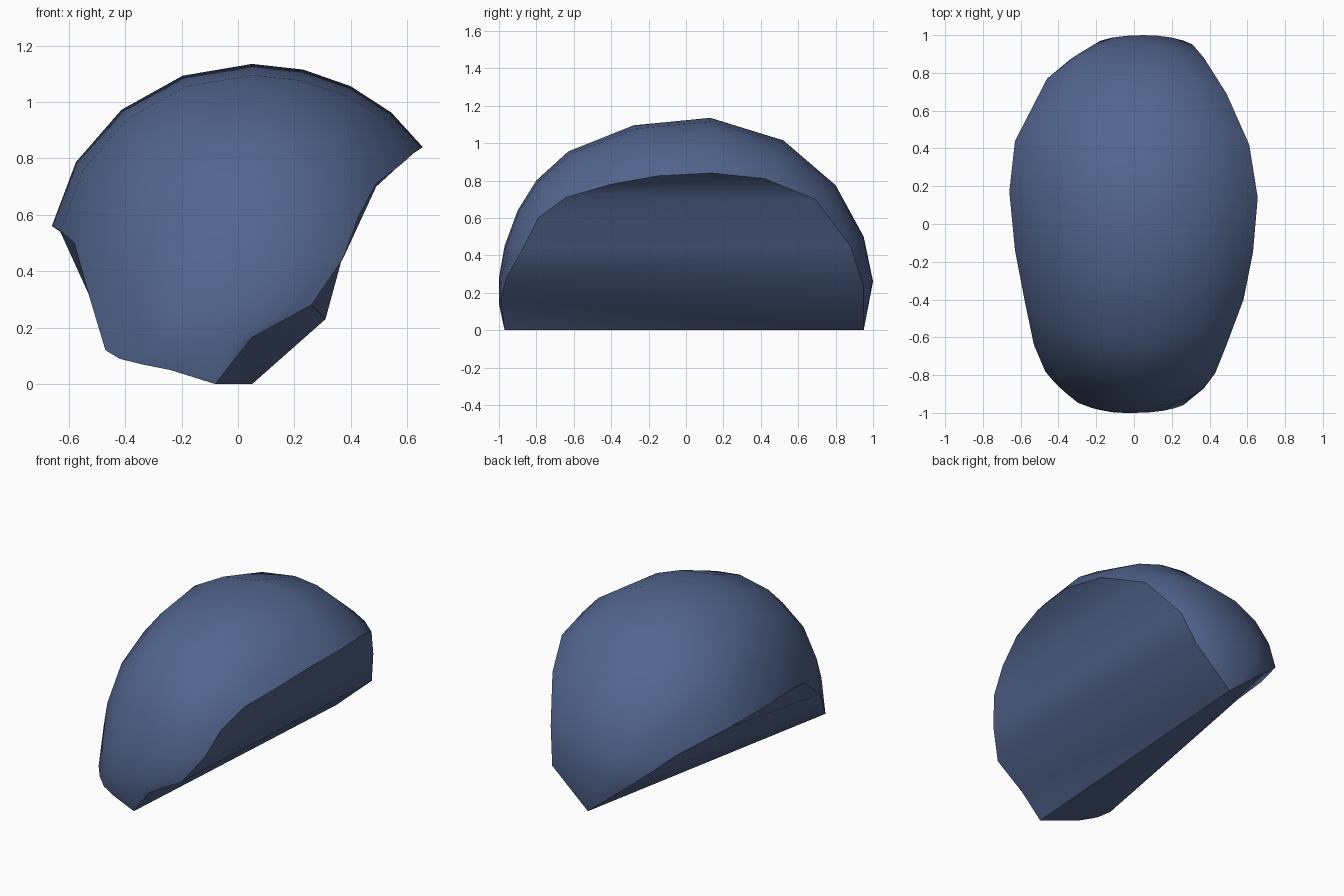
import bpy, bmesh, math

if "Cube" in bpy.data.objects:
    bpy.data.objects.remove(bpy.data.objects["Cube"])

# Stations from front to back: crown point, left rim point, right rim point
CROWN = [(-.05, -1, .14), (0, -1, .28), (.04, -.97, .45), (.05, -.9, .64), (.05, -.8, .8),
         (.05, -.63, .955), (.05, -.28, 1.095), (.05, .13, 1.135), (.05, .52, 1.015),
         (.05, .8, .775), (.05, .95, .5), (.05, 1, .26)]
LEFT = [(-.24, -.95, .05), (-.34, -.91, .07), (-.42, -.84, .09), (-.47, -.78, .12),
        (-.53, -.64, .32), (-.58, -.4, .5), (-.63, -.14, .545), (-.66, .17, .56),
        (-.63, .44, .54), (-.46, .77, .43), (-.34, .87, .32), (-.21, .95, .21)]
RIGHT = [(.05, -.99, .165), (.26, -.96, .28), (.37, -.87, .44), (.43, -.79, .6),
         (.49, -.64, .71), (.58, -.4, .78), (.63, -.15, .825), (.655, .14, .84),
         (.61, .42, .81), (.49, .69, .7), (.37, .88, .45), (.31, .95, .23)]
FRONT_TIP, BACK_TIP = (-.08, -.97, 0), (.05, .95, 0)
N = 4  # segments on each side of the crown


def arc(mid, end, span):
    """Partial elliptical arc from crown to rim, excluding the crown."""
    pts = []
    for k in range(1, N + 1):
        t = span * k / N
        s = math.sin(t) / math.sin(span)
        w = (math.cos(t) - math.cos(span)) / (1 - math.cos(span))
        pts.append((mid[0] + (end[0] - mid[0]) * s,
                    end[1] + (mid[1] - end[1]) * w,
                    end[2] + (mid[2] - end[2]) * w))
    return pts


bm = bmesh.new()
tip_f, tip_b = bm.verts.new(FRONT_TIP), bm.verts.new(BACK_TIP)
rows = []
for m, l, r in zip(CROWN, LEFT, RIGHT):
    pts = arc(m, l, math.radians(80))[::-1] + [m] + arc(m, r, math.radians(60))
    rows.append([bm.verts.new(p) for p in pts])

# Domed outer surface
for a, b in zip(rows, rows[1:]):
    for k in range(2 * N):
        bm.faces.new((a[k], a[k + 1], b[k + 1], b[k]))
for k in range(2 * N):
    bm.faces.new((tip_f, rows[0][k + 1], rows[0][k]))
    bm.faces.new((tip_b, rows[-1][k], rows[-1][k + 1]))

# Cut sides, ruled from front rim to back rim
left = [tip_f] + [r[0] for r in rows] + [tip_b]
right = [tip_f] + [r[-1] for r in rows] + [tip_b]
for f in [(7, 8, 9), (6, 7, 9), (5, 6, 9, 10), (4, 5, 10), (3, 4, 10, 11),
          (2, 3, 11, 12), (1, 2, 12, 13), (0, 1, 13)]:
    bm.faces.new([right[i] for i in f])
for f in [(7, 8, 9), (6, 7, 9), (5, 6, 9, 10), (5, 10, 11), (4, 5, 11, 12),
          (4, 12, 13), (3, 4, 13), (2, 3, 13), (1, 2, 13), (0, 1, 13)]:
    bm.faces.new([left[i] for i in f])
bmesh.ops.recalc_face_normals(bm, faces=bm.faces[:])

mesh = bpy.data.meshes.new("domed_wedge")
bm.to_mesh(mesh)
bm.free()
mat = bpy.data.materials.new("slate_blue")
mat.diffuse_color = (.085, .13, .27, 1)
mat.use_nodes = True
mat.node_tree.nodes["Principled BSDF"].inputs["Base Color"].default_value = mat.diffuse_color
mesh.materials.append(mat)
obj = bpy.data.objects.new("domed_wedge", mesh)
bpy.context.collection.objects.link(obj)
bpy.context.view_layer.objects.active = obj
obj.select_set(True)
bpy.ops.object.shade_smooth_by_angle(angle=math.radians(35))
